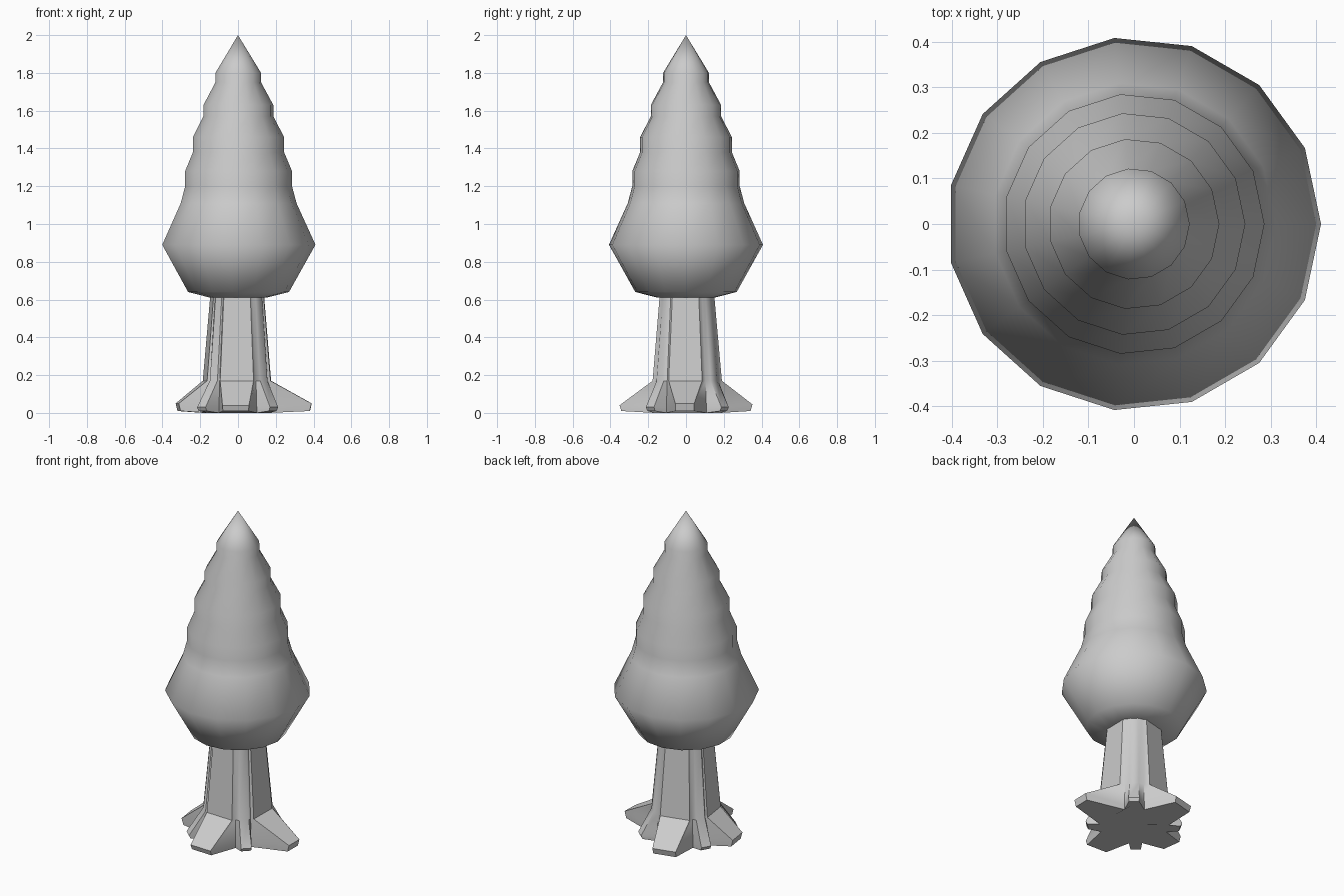
import bpy, bmesh, math

if "Cube" in bpy.data.objects:
    bpy.data.objects.remove(bpy.data.objects["Cube"])


def skin(name, rings, angle, cap_top=True):
    """Join rings of points (bottom to top) into one closed object."""
    bm = bmesh.new()
    vs = [[bm.verts.new(p) for p in ring] for ring in rings]
    n = len(rings[0])
    for a, b in zip(vs, vs[1:]):
        for i in range(n):
            j = (i + 1) % n
            if len(b) == 1:
                bm.faces.new((a[i], a[j], b[0]))
            else:
                bm.faces.new((a[i], a[j], b[j], b[i]))
    bm.faces.new(vs[0][::-1])
    if len(vs[-1]) > 1:
        bm.faces.new(vs[-1])
    bmesh.ops.recalc_face_normals(bm, faces=bm.faces)
    me = bpy.data.meshes.new(name)
    bm.to_mesh(me)
    bm.free()
    ob = bpy.data.objects.new(name, me)
    bpy.context.collection.objects.link(ob)
    bpy.ops.object.select_all(action='DESELECT')
    ob.select_set(True)
    bpy.context.view_layer.objects.active = ob
    bpy.ops.object.shade_smooth_by_angle(angle=math.radians(angle))
    return ob


def polar(r, deg, z):
    a = math.radians(deg)
    return (r * math.cos(a), r * math.sin(a), z)


# Foliage: 15-sided stepped cone
profile = [(.15, .61), (.27, .64), (.41, .89), (.31, 1.11), (.286, 1.2),
           (.286, 1.28), (.244, 1.38), (.244, 1.46), (.187, 1.57),
           (.187, 1.63), (.122, 1.75), (.122, 1.80)]
rings = [[polar(r, i * 24, z) for i in range(15)] for r, z in profile]
skin("foliage", rings + [[(0, 0, 2)]], 65)

# Trunk with roots: direction, reach, tip half width, half angle at the top, tip height
roots = [(-92, .35, .07, 27, .04), (-45, .27, .03, 8, .03),
         (-1, .39, .05, 27, .05), (50, .27, .03, 8, .03),
         (104, .345, .07, 27, .045), (150, .27, .03, 8, .03),
         (188, .325, .06, 25, .05), (228, .29, .03, 8, .03)]
base, tip, collar, top = [], [], [], []
for k, (ang, reach, half, spread, tz) in enumerate(roots):
    da = math.degrees(math.atan2(half, reach))
    r = math.hypot(half, reach)
    for s in (-1, 1):
        base.append(polar(r - .01, ang + s * da, .01))
        tip.append(polar(r, ang + s * da, tz))
        collar.append(polar(.195, ang + s * spread, .17))
        top.append(polar(.15, ang + s * spread, .66))
    # valley between this root and the next
    nxt = roots[(k + 1) % 8]
    gap = (nxt[0] - ang) % 360
    mid = ang + (spread + gap - nxt[3]) / 2
    base.append(polar(.195, mid, 0))
    tip.append(polar(.193, mid, .03))
    collar.append(polar(.185, mid, .17))
    top.append(polar(.147, mid, .66))
skin("trunk_with_roots", [base, tip, collar, top], 38)
